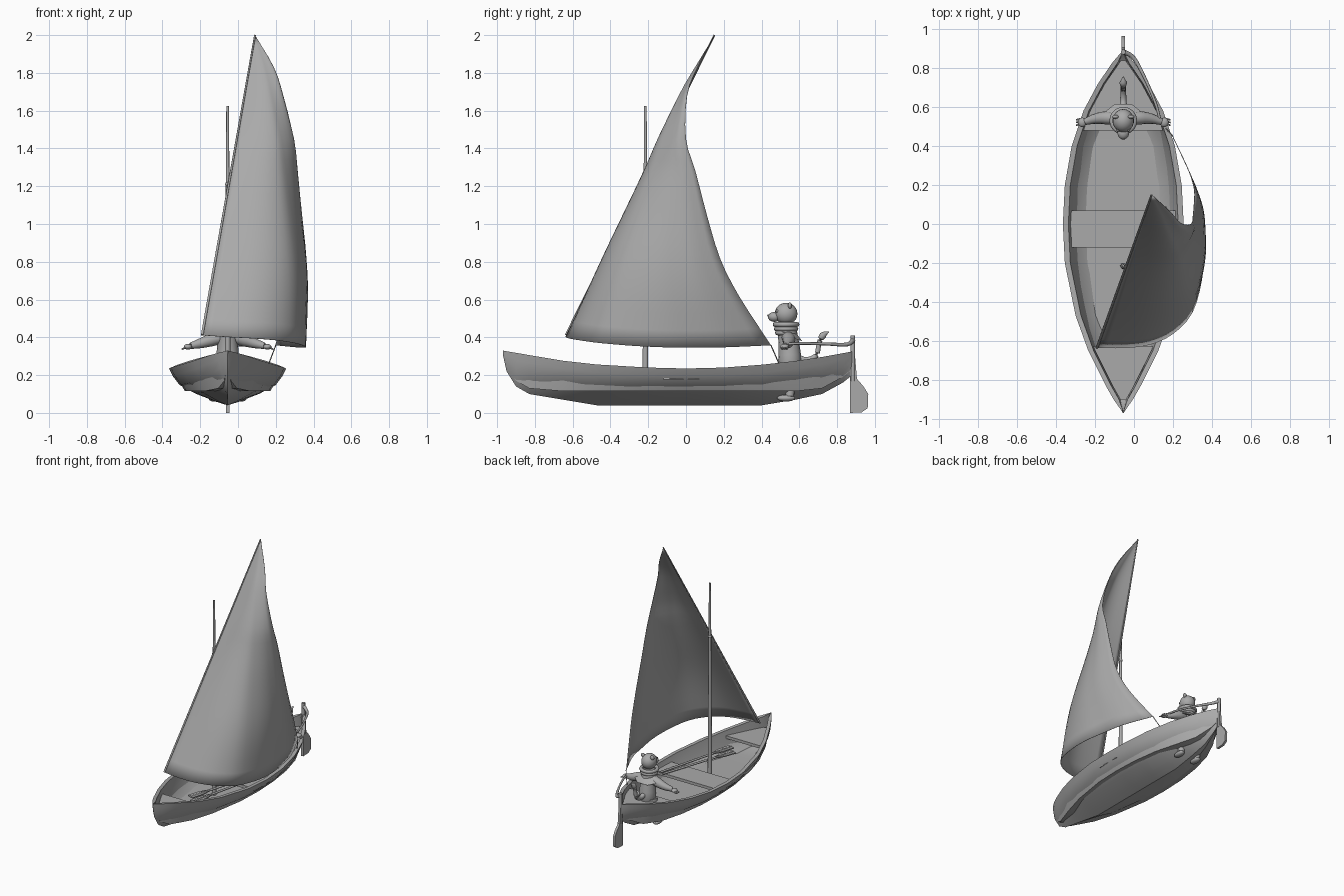
import bpy, bmesh, math
from mathutils import Vector as V

if "Cube" in bpy.data.objects:
    bpy.data.objects.remove(bpy.data.objects["Cube"])

grey = bpy.data.materials.new("plain grey")
grey.use_nodes = True
grey.diffuse_color = (0.4, 0.4, 0.4, 1)
grey.node_tree.nodes["Principled BSDF"].inputs["Base Color"].default_value = (0.4, 0.4, 0.4, 1)
CX = -0.055


def finish(ob, angle=35):
    ob.data.materials.clear()
    ob.data.materials.append(grey)
    bpy.ops.object.select_all(action='DESELECT')
    ob.select_set(True)
    bpy.context.view_layer.objects.active = ob
    bpy.ops.object.shade_smooth_by_angle(angle=math.radians(angle))
    return ob


def mesh(name, verts, faces, angle=35):
    me = bpy.data.meshes.new(name)
    me.from_pydata(verts, [], faces)
    bm = bmesh.new()
    bm.from_mesh(me)
    bmesh.ops.remove_doubles(bm, verts=bm.verts, dist=0.0005)
    bmesh.ops.recalc_face_normals(bm, faces=bm.faces)
    bm.to_mesh(me)
    bm.free()
    ob = bpy.data.objects.new(name, me)
    bpy.context.collection.objects.link(ob)
    return finish(ob, angle)


def loft(name, rings, angle=35):
    n = len(rings[0])
    faces = [(i * n + j, i * n + (j + 1) % n, (i + 1) * n + (j + 1) % n, (i + 1) * n + j)
             for i in range(len(rings) - 1) for j in range(n)]
    faces += [tuple(range(n)), tuple(range((len(rings) - 1) * n, len(rings) * n))]
    return mesh(name, [p for r in rings for p in r], faces, angle)


def sample(pts, t):
    """Point on a smooth curve through pts, t from 0 to 1."""
    f = t * (len(pts) - 1)
    i = min(int(f), len(pts) - 2)
    u = f - i
    b, c = V(pts[i]), V(pts[i + 1])
    a = V(pts[i - 1]) if i else 2 * b - c
    d = V(pts[i + 2]) if i + 2 < len(pts) else 2 * c - b
    return 0.5 * (2 * b + (c - a) * u + (2 * a - 5 * b + 4 * c - d) * u * u
                  + (3 * b - a - 3 * c + d) * u ** 3)


def tube(name, pts, radii, sides=10, steps=1):
    """Tapered round bar; steps > 1 rounds the path."""
    n = (len(pts) - 1) * steps
    path = [sample(pts, i / n) for i in range(n + 1)]
    rings = []
    for i, p in enumerate(path):
        d = (path[min(i + 1, n)] - path[max(i - 1, 0)]).normalized()
        side = d.cross(V((0, 0, 1)) if abs(d.z) < 0.9 else V((0, 1, 0))).normalized()
        up = side.cross(d)
        f = i / n * (len(radii) - 1)
        k = min(int(f), len(radii) - 2)
        r = radii[k] + (radii[k + 1] - radii[k]) * (f - k)
        rings.append([p + r * (math.cos(a) * side + math.sin(a) * up)
                      for a in (2 * math.pi * j / sides for j in range(sides))])
    return loft(name, rings, 50)


def ball(name, loc, scale):
    bpy.ops.mesh.primitive_uv_sphere_add(segments=18, ring_count=12, location=loc)
    ob = bpy.context.object
    ob.name = name
    ob.scale = scale
    return finish(ob, 60)


def slab(name, outline, z, thick):
    return loft(name, [[V((x, y, z - d)) for x, y in outline] for d in (0, thick)])


# Hull stations: y, half width, sheer height, keel height
stations = [(-.97, .002, .33, .31), (-.95, .015, .326, .22), (-.9, .05, .318, .14),
            (-.83, .09, .306, .10), (-.65, .18, .276, .07), (-.47, .245, .256, .04),
            (-.2, .3, .24, .04), (0, .31, .235, .04), (.2, .3, .24, .04),
            (.4, .265, .255, .04), (.58, .205, .275, .07), (.72, .13, .296, .10),
            (.83, .055, .316, .16), (.88, .012, .325, .2), (.89, .002, .327, .22)]
section = [(0, 0), (.2, .1), (.55, .32), (.82, .55), (.94, .8), (1, 1)]


def station(y):
    for a, b in zip(stations, stations[1:]):
        if y <= b[0]:
            return V(a[1:]).lerp(V(b[1:]), (y - a[0]) / (b[0] - a[0]))


rings = []
for y, w, top, keel in stations:
    half = [(w * a, keel + (top - keel) * b) for a, b in section]
    rim = max(w - .028, w * .3)
    low = min(max(.115, keel + .03), top - .005)
    half += [(rim, top), (rim * .93, top * .5 + low * .5), (rim * .8, low)]
    rings.append([V((CX + x, y, z)) for x, z in half]
                 + [V((CX - x, y, z)) for x, z in reversed(half[1:])])
loft("hull", rings)


# End decks and the middle seat
def deck(name, ys, z):
    ws = [max(station(y).x - .035, .003) for y in ys]
    slab(name, [(CX + w, y) for y, w in zip(ys, ws)]
         + [(CX - w, y) for y, w in reversed(list(zip(ys, ws)))], z, .022)


deck("stern_seat", (.48, .58, .72, .84), .24)
deck("bow_seat", (-.9, -.83, -.65, -.63), .238)
slab("middle_seat", [(CX - .277, -.12), (CX + .277, -.12), (CX + .277, .07), (CX - .277, .07)], .2, .022)

# Mast with its halyard knot
tube("mast", [(CX, -.215, .1), (CX, -.215, 1.2), (CX, -.215, 1.625)], [.016, .01, .007])
ball("mast_knot", (CX, -.215, 1.21), (.014, .014, .012))

# Sail: rows run from the straight luff to the curved leech, bellied like the foot
peak, tack, clew = V((.09, .15, 2)), V((-.19, -.635, .412)), V((.2, .45, .358))
leech = [peak, (.19, .06, 1.83), (.24, .005, 1.68), (.295, 0, 1.45), (.305, .05, 1.28),
         (.31, .11, 1.05), (.31, .18, .82), (.28, .28, .62), clew]
foot = [tack, (-.05, -.637, .402), (.08, -.62, .395), (.2, -.565, .385), (.3, -.456, .37),
        (.35, -.28, .355), (.36, -.11, .347), (.338, .05, .345), (.3, .23, .348), clew]
rows, cols = 24, 27
verts = []
for i in range(rows + 1):
    edge = sample(leech, i / rows)
    t = (peak.z - edge.z) / (peak.z - clew.z)
    luff = peak.lerp(tack, t)
    for j in range(cols + 1):
        s = j / cols
        belly = sample(foot, s) - tack.lerp(clew, s)
        verts.append(luff.lerp(edge, s) + belly * t ** 1.3)
n = cols + 1
sail = mesh("sail", verts, [(i * n + j, i * n + j + 1, i * n + n + j + 1, i * n + n + j)
                            for i in range(rows) for j in range(cols)], 60)
skin = sail.modifiers.new("cloth", 'SOLIDIFY')
skin.thickness = .003
tube("yard", [tack, peak], [.007, .005], 8)
tube("sheet_rope", [clew, (.165, .49, .265)], [.003, .003], 6)

# Rudder and tiller
tube("rudder_stock", [(CX, .883, .17), (CX, .883, .41)], [.013, .013], 8)
blade = [(.868, 0), (.93, .003), (.962, .025), (.965, .1), (.94, .14), (.905, .18), (.895, .3), (.868, .3)]
loft("rudder_blade", [[V((CX + s, y, z)) for y, z in blade] for s in (-.009, .009)])
tube("tiller", [(CX, .885, .385), (.0, .85, .362), (.06, .74, .365), (.11, .62, .368), (.135, .53, .365)],
     [.013, .008, .007], 8, 5)

# Oars lying across the middle seat
for name, a, b in (("oar_1", V((.16, .09, .212)), V((0, -.56, .205))),
                   ("oar_2", V((.13, .1, .212)), V((-.06, -.5, .205)))):
    tube(name + "_shaft", [a, b], [.008, .008], 8)
    d = (b - a).normalized()
    side = d.cross(V((0, 0, 1))).normalized()
    shape = [a.lerp(b, f) + side * w for f, w in ((.74, .008), (.84, .026), (1, .028),
                                                  (1, -.028), (.84, -.026), (.74, -.008))]
    loft(name + "_blade", [[p + V((0, 0, h)) for p in shape] for h in (-.004, .004)])

# Sailor: body, collar rolls, head, tail
tube("body", [(CX, .55, .2), (CX, .55, .28), (CX, .545, .36), (CX, .535, .44), (CX, .53, .47)],
     [.05, .062, .055, .05, .04], 16, 3)
for i, (z, r) in enumerate(((.468, .058), (.445, .052), (.424, .046))):
    bpy.ops.mesh.primitive_torus_add(location=(CX, .53, z), major_radius=r, minor_radius=.013,
                                     major_segments=24, minor_segments=8)
    bpy.context.object.name = "collar_roll_%d" % (i + 1)
    finish(bpy.context.object, 60)
ball("head", (CX, .53, .525), (.055, .06, .058))
ball("snout", (CX, .468, .508), (.03, .034, .026))
ball("nose", (CX, .437, .515), (.009, .007, .007))
mesh("cape", [(CX - .1, .57, .395), (CX + .1, .57, .395), (CX + .045, .615, .38), (CX - .045, .615, .38),
              (CX - .05, .5, .435), (CX + .05, .5, .435), (CX, .57, .44)],
     [(0, 1, 2, 3), (0, 4, 6), (4, 5, 6), (5, 1, 6), (1, 2, 6), (2, 3, 6), (3, 0, 6), (0, 1, 5, 4)])
tube("tail", [(CX, .59, .29), (CX, .64, .28), (CX, .69, .305), (CX, .705, .37), (CX, .725, .41), (CX, .755, .43)],
     [.02, .016, .014, .013, .02, .003], 10, 4)

# Paired limbs, ears and eyes
for side, s in (("right", -1), ("left", 1)):
    def at(x, y, z):
        return (CX + s * x, y, z)
    tube(side + "_arm", [at(.035, .54, .4), at(.09, .545, .385), at(.145, .54, .368), at(.195, .525, .355)],
         [.034, .034, .026, .017], 12, 4)
    ball(side + "_hand", at(.21, .522, .35), (.022, .024, .015))
    for i in range(3):
        tube(side + "_finger_%d" % i, [at(.215, .515 + .012 * i, .349), at(.242, .507 + .014 * i, .337)],
             [.007, .004], 6)
    tube(side + "_leg", [at(.035, .55, .25), at(.06, .55, .16), at(.075, .55, .085)], [.04, .032, .022], 10, 3)
    ball(side + "_foot", at(.075, .53, .078), (.026, .048, .018))
    ball(side + "_ear", at(.04, .55, .568), (.017, .01, .017))
    ball(side + "_eye", at(.027, .483, .538), (.009, .008, .009))
